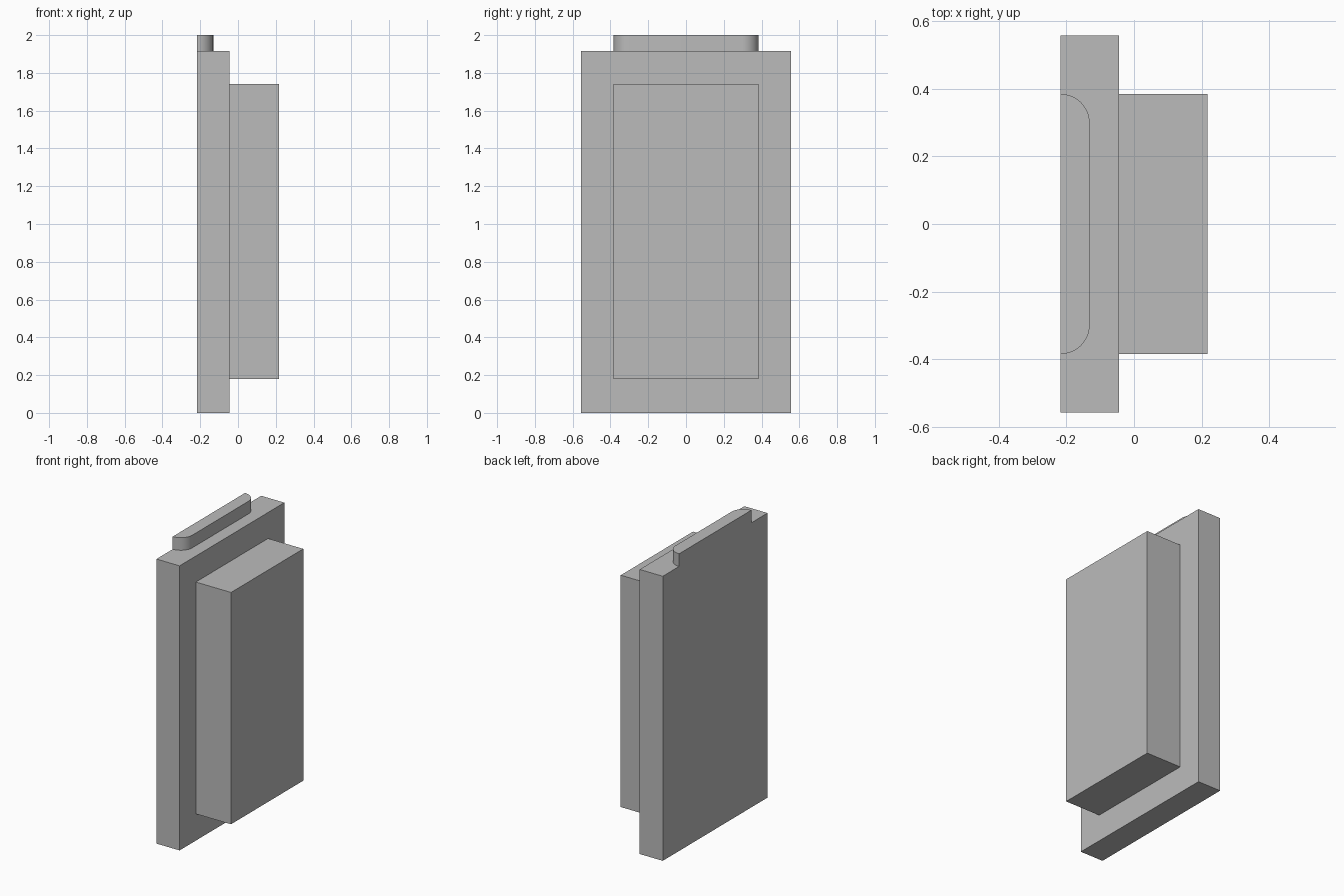
import bpy, bmesh
from math import sin, cos, pi

cube = bpy.data.objects.get("Cube")
if cube:
    bpy.data.objects.remove(cube, do_unlink=True)

grey = bpy.data.materials.new("plain_grey")
grey.use_nodes = True
colour = (0.5, 0.5, 0.5, 1)
grey.diffuse_color = colour
grey.node_tree.nodes["Principled BSDF"].inputs["Base Color"].default_value = colour


def extrude_outline(name, outline, z0, z1):
    """Make a solid by raising an xy outline from z0 to z1."""
    mesh = bpy.data.meshes.new(name)
    bm = bmesh.new()
    base = bm.faces.new([bm.verts.new((x, y, z0)) for x, y in outline])
    top = bmesh.ops.extrude_face_region(bm, geom=[base])["geom"]
    bmesh.ops.translate(bm, vec=(0, 0, z1 - z0),
                        verts=[v for v in top if isinstance(v, bmesh.types.BMVert)])
    bmesh.ops.recalc_face_normals(bm, faces=bm.faces)
    bm.to_mesh(mesh)
    bm.free()
    mesh.materials.append(grey)
    obj = bpy.data.objects.new(name, mesh)
    bpy.context.collection.objects.link(obj)
    return obj


def rectangle(x0, x1, half_y):
    return [(x0, -half_y), (x1, -half_y), (x1, half_y), (x0, half_y)]


BACK, STEP, FRONT = -0.217, -0.045, 0.217
HALF = 0.384      # half width of the raised block and the top rail
RADIUS = 0.086    # rounded rail ends

# Back slab and the raised block on its face
extrude_outline("back_slab", rectangle(BACK, STEP, 0.557), 0, 1.915)
extrude_outline("raised_block", rectangle(STEP, FRONT, HALF), 0.18, 1.74)

# Top rail with a quarter-round corner at each end
steps = 16
corner = [(BACK + RADIUS * sin(i / steps * pi / 2),
           HALF - RADIUS + RADIUS * cos(i / steps * pi / 2)) for i in range(steps + 1)]
outline = corner + [(x, -y) for x, y in reversed(corner)]
rail = extrude_outline("top_rail", outline, 1.915, 2.0)

# Smooth the rounded ends while keeping the rims sharp
bpy.ops.object.select_all(action="DESELECT")
rail.select_set(True)
bpy.context.view_layer.objects.active = rail
bpy.ops.object.shade_smooth_by_angle(angle=pi / 6)
